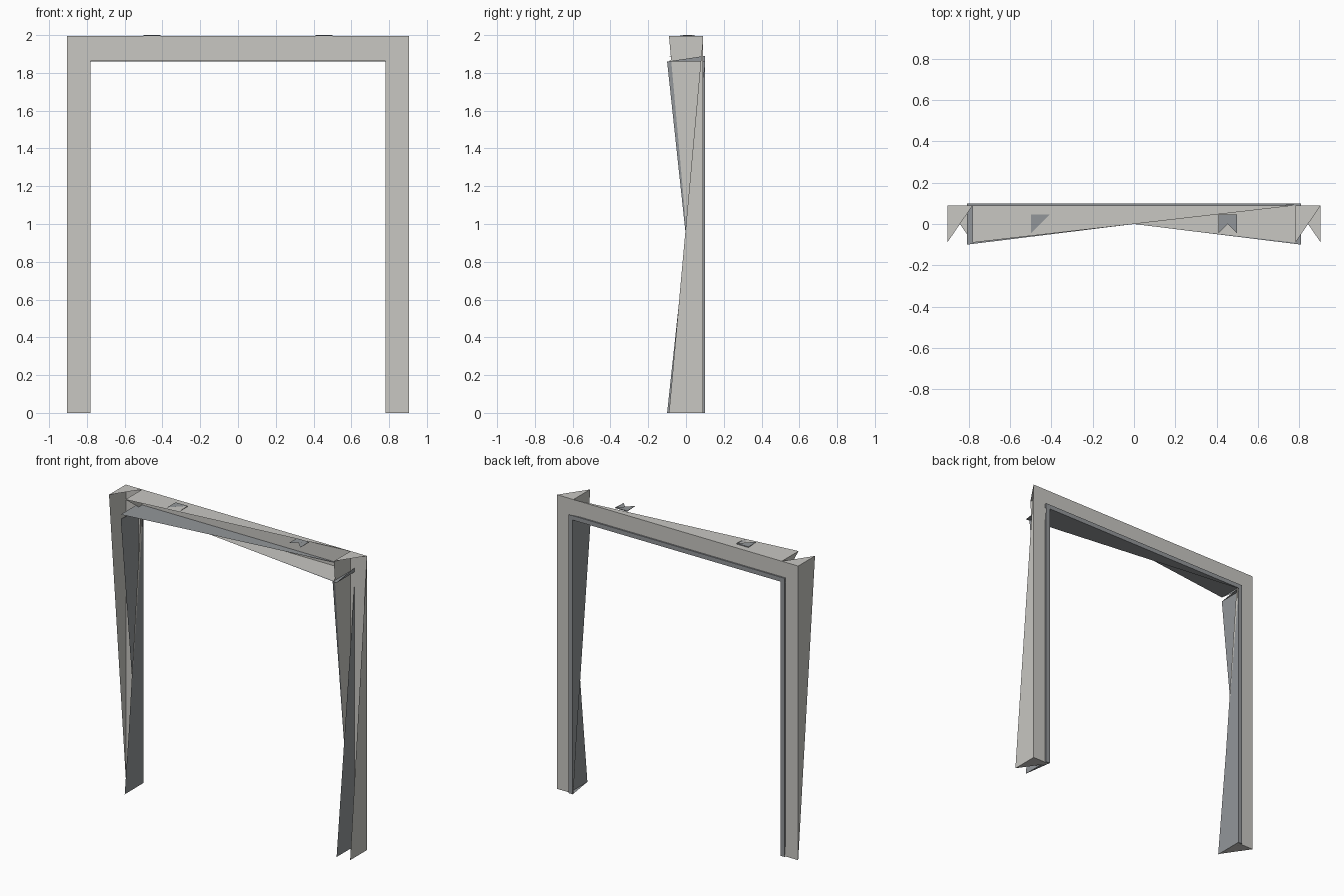
import bpy

if "Cube" in bpy.data.objects:
    bpy.data.objects.remove(bpy.data.objects["Cube"])


def material(name, rgb):
    m = bpy.data.materials.new(name)
    m.diffuse_color = (*rgb, 1.0)
    m.use_nodes = True
    m.node_tree.nodes["Principled BSDF"].inputs["Base Color"].default_value = m.diffuse_color
    return m


FRAME = material("warm light grey", (0.58, 0.57, 0.54))
LINING = material("cool mid grey", (0.29, 0.305, 0.32))


def open_board(name, x0, x1, z0, z1, depth, mat):
    """Board with a full back, open front, and a half (triangular) face on each
    of its four sides, reaching to the top-left or bottom-right front corner."""
    d = depth
    verts = [(x0, d, z0), (x1, d, z0), (x1, d, z1), (x0, d, z1),  # back corners
             (x0, -d, z1), (x1, -d, z0)]                          # front corners
    faces = [(0, 3, 2, 1),   # back
             (3, 4, 2),      # top
             (0, 4, 3),      # left
             (0, 1, 5),      # bottom
             (1, 2, 5)]      # right
    mesh = bpy.data.meshes.new(name)
    mesh.from_pydata(verts, [], faces)
    mesh.materials.append(mat)
    obj = bpy.data.objects.new(name, mesh)
    bpy.context.collection.objects.link(obj)
    return obj


OUT, IN, LIN = 0.905, 0.782, 0.78   # outer edge, opening, lining face
TOP, HEAD = 1.995, 1.86             # frame top, opening height

# Outer frame: posts and lintel
open_board("left_post", -OUT, -IN, 0, TOP, 0.09, FRAME)
open_board("right_post", IN, OUT, 0, TOP, 0.09, FRAME)
open_board("lintel", -IN, IN, HEAD + 0.002, TOP, 0.09, FRAME)

# Thin lining around the opening
open_board("left_lining", -0.81, -LIN, 0, HEAD, 0.1, LINING)
open_board("right_lining", LIN, 0.81, 0, HEAD, 0.1, LINING)
open_board("top_lining", -0.81, 0.81, HEAD, 1.89, 0.1, LINING)

# Small plates on top of the lintel
for side, x in (("left", -0.455), ("right", 0.455)):
    open_board(side + "_plate", x - 0.045, x + 0.045, TOP, 2.0, 0.045, LINING)
